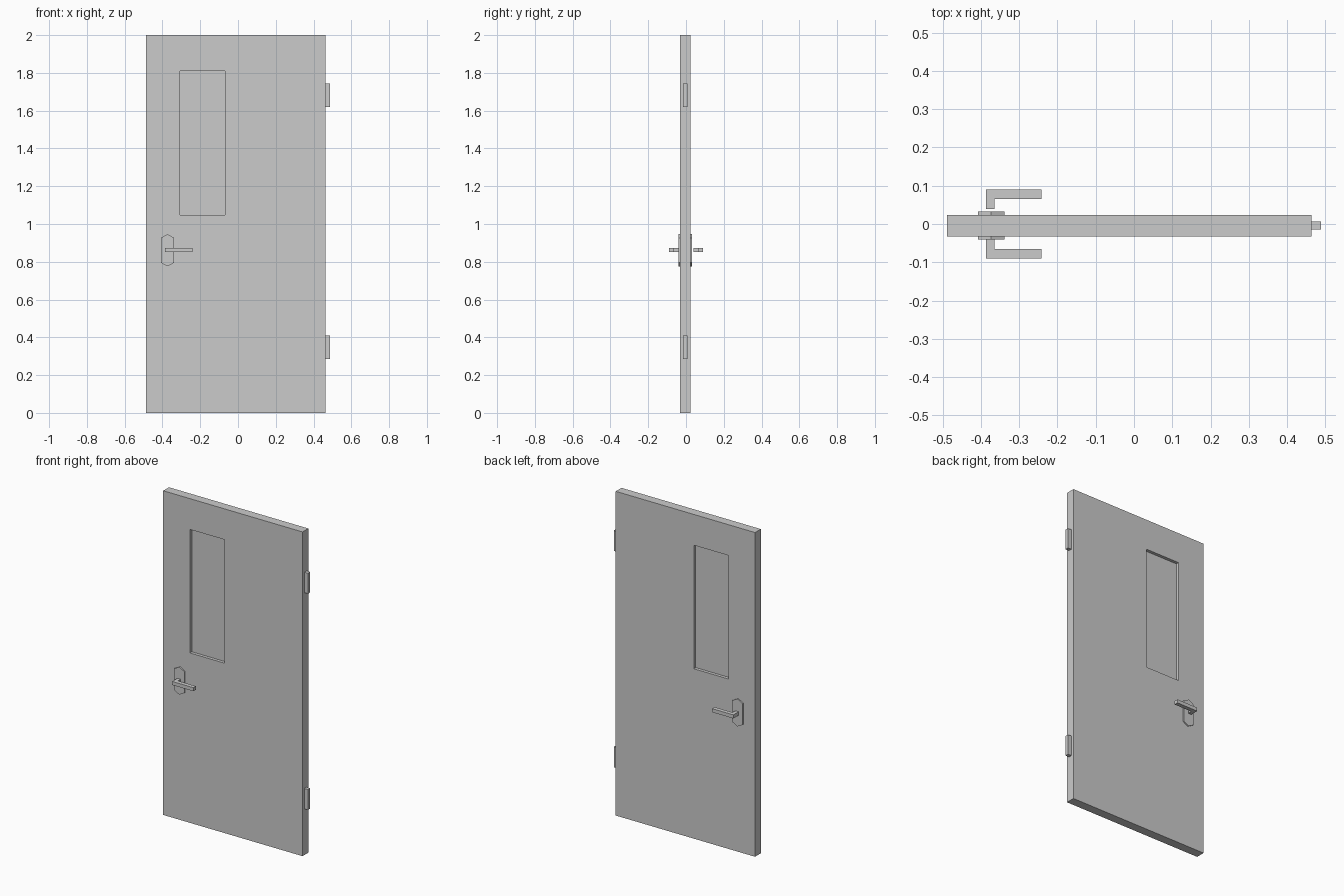
import bpy, bmesh

if "Cube" in bpy.data.objects:
    bpy.data.objects.remove(bpy.data.objects["Cube"])


def prism(name, points, axis, lo, hi):
    """Extrude a flat outline along 'y' (points are x,z) or 'z' (points are x,y)."""
    bm = bmesh.new()
    place = (lambda p: (p[0], lo, p[1])) if axis == 'y' else (lambda p: (p[0], p[1], lo))
    face = bm.faces.new([bm.verts.new(place(p)) for p in points])
    out = bmesh.ops.extrude_face_region(bm, geom=[face])
    verts = [v for v in out['geom'] if isinstance(v, bmesh.types.BMVert)]
    step = (0, hi - lo, 0) if axis == 'y' else (0, 0, hi - lo)
    bmesh.ops.translate(bm, verts=verts, vec=step)
    bmesh.ops.recalc_face_normals(bm, faces=bm.faces)
    mesh = bpy.data.meshes.new(name)
    bm.to_mesh(mesh)
    bm.free()
    obj = bpy.data.objects.new(name, mesh)
    bpy.context.collection.objects.link(obj)
    return obj


def box(name, x0, x1, y0, y1, z0, z1):
    return prism(name, [(x0, y0), (x1, y0), (x1, y1), (x0, y1)], 'z', z0, z1)


FRONT, BACK = -0.032, 0.024
MID = (FRONT + BACK) / 2

# Door leaf with a window opening
door = box("door_leaf", -0.488, 0.463, FRONT, BACK, 0, 2)
cutter = box("window_cutter", -0.306, -0.07, -0.1, 0.1, 1.048, 1.81)
cutter.hide_render = True
cutter.hide_viewport = True
cut = door.modifiers.new("window_opening", 'BOOLEAN')
cut.operation = 'DIFFERENCE'
cut.solver = 'EXACT'
cut.object = cutter

# Recessed pane
box("window_pane", -0.306, -0.07, MID - 0.009, MID + 0.009, 1.048, 1.81)

# Hinges on the right edge
for label, z in (("lower", 0.348), ("upper", 1.682)):
    box(label + "_hinge", 0.463, 0.488, MID - 0.011, MID + 0.011, z - 0.063, z + 0.063)

# Pointed handle plates on both faces
cx, cz = -0.373, 0.861
outline = [(cx + x, cz + z) for x, z in
           ((-0.035, -0.066), (0, -0.085), (0.035, -0.066),
            (0.035, 0.066), (0, 0.085), (-0.035, 0.066))]
prism("front_plate", outline, 'y', FRONT - 0.008, FRONT)
prism("back_plate", outline, 'y', BACK, BACK + 0.008)

# L-shaped levers, mirrored front to back
for label, s in (("front", -1), ("back", 1)):
    lever = [(-0.386, 0.039), (-0.364, 0.039), (-0.364, 0.065),
             (-0.242, 0.065), (-0.242, 0.09), (-0.386, 0.09)]
    prism(label + "_lever", [(x, s * y) for x, y in lever], 'z', 0.851, 0.873)
